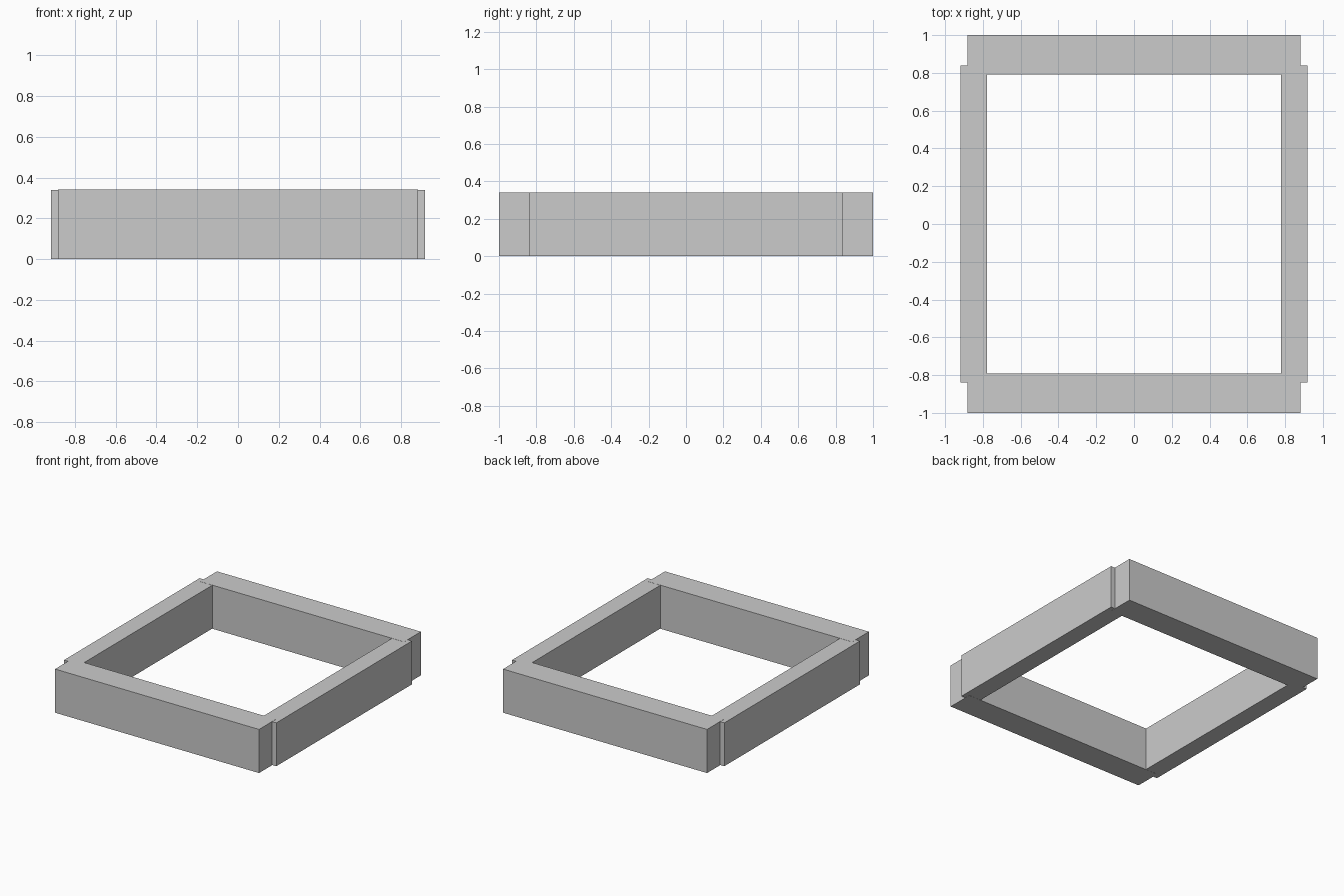
import bpy

if "Cube" in bpy.data.objects:
    bpy.data.objects.remove(bpy.data.objects["Cube"])


def box(name, x, y, z):
    """Axis-aligned box from (min, max) pairs."""
    bpy.ops.mesh.primitive_cube_add(
        size=1, location=[(a + b) / 2 for a, b in (x, y, z)])
    ob = bpy.context.object
    ob.name = name
    ob.scale = [b - a for a, b in (x, y, z)]
    bpy.ops.object.transform_apply(location=True, rotation=False, scale=True)
    return ob


# Front and back rails: thick, capping the frame ends
for name, s in (("front_rail", -1), ("back_rail", 1)):
    box(name, (-0.882, 0.882), sorted((s * 0.792, s * 1.0)), (0, 0.341))

# Side rails: thinner, let into the end rails and a hair shallower
for name, s in (("left_rail", -1), ("right_rail", 1)):
    box(name, sorted((s * 0.777, s * 0.918)), (-0.838, 0.838), (0.001, 0.34))
